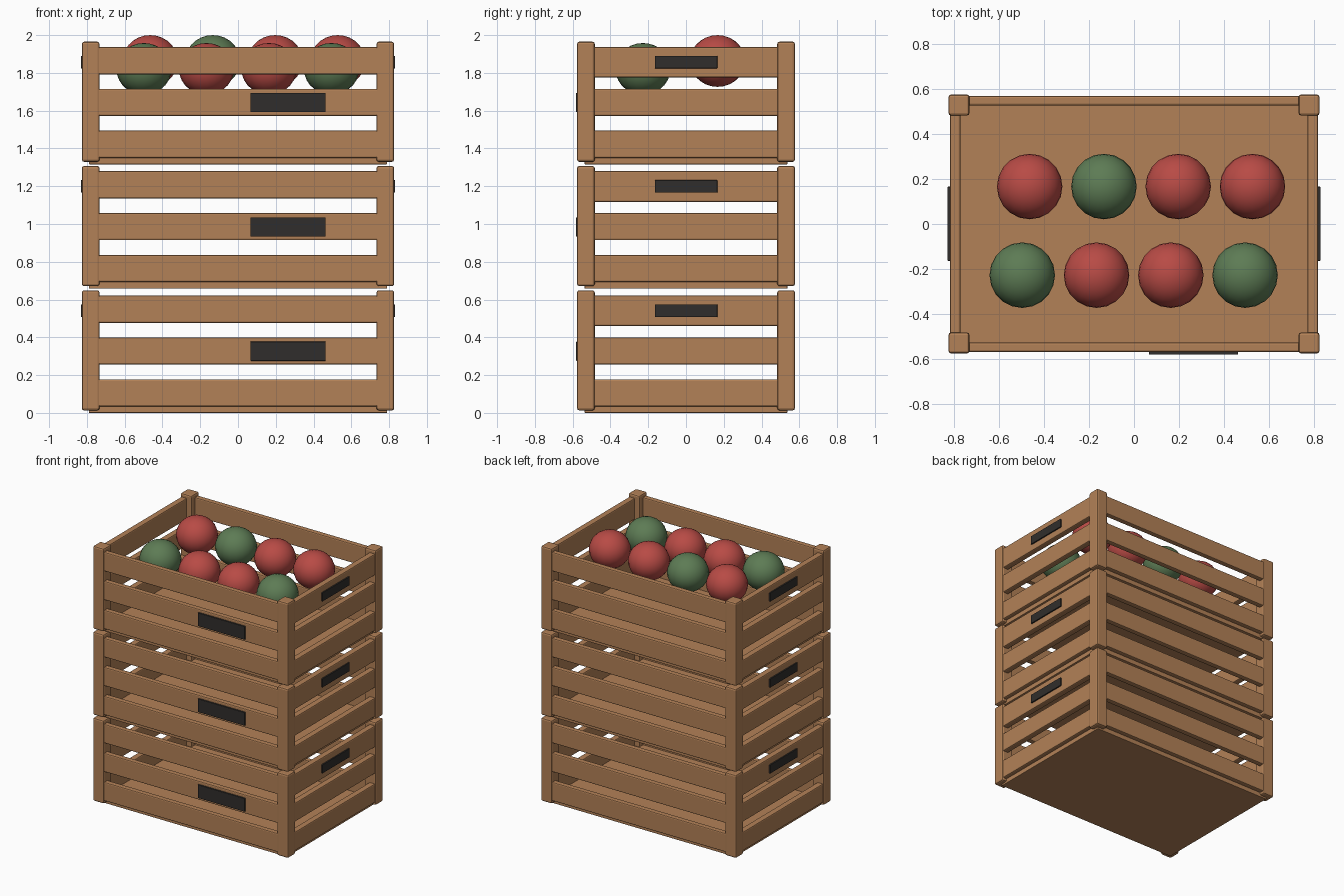
import bpy
import math

if "Cube" in bpy.data.objects:
    bpy.data.objects.remove(bpy.data.objects["Cube"])


def material(name, rgb):
    m = bpy.data.materials.new(name)
    m.diffuse_color = (*rgb, 1)
    m.use_nodes = True
    m.node_tree.nodes["Principled BSDF"].inputs["Base Color"].default_value = m.diffuse_color
    return m


WOOD = material("wood", (0.45, 0.22, 0.095))
DARK = material("dark_plate", (0.03, 0.027, 0.025))
RED = material("red_fruit", (0.48, 0.07, 0.06))
GREEN = material("green_fruit", (0.11, 0.2, 0.09))


def box(name, x, y, z, mat=WOOD, bevel=0.008):
    """Box from (min, max) ranges on each axis, with softened edges."""
    bpy.ops.mesh.primitive_cube_add(
        size=1, location=[(a + b) / 2 for a, b in (x, y, z)])
    ob = bpy.context.object
    ob.name = name
    ob.scale = [b - a for a, b in (x, y, z)]
    bpy.ops.object.transform_apply(location=False, rotation=False, scale=True)
    ob.data.materials.append(mat)
    if bevel:
        mod = ob.modifiers.new("soft_edges", 'BEVEL')
        mod.width = bevel
        mod.segments = 2
    return ob


def span(sign, inner, outer):
    """Range mirrored to the chosen side."""
    return tuple(sorted((sign * inner, sign * outer)))


FRONT_SLATS = [(0.034, 0.178), (0.256, 0.400), (0.476, 0.622)]
SIDE_SLATS = [(0.034, 0.178), (0.256, 0.400), (0.459, 0.622)]


def crate(n, base):
    def up(r):
        return (r[0] + base, r[1] + base)

    tag = f"crate_{n}_"
    # floor panel
    box(tag + "floor", (-0.79, 0.79), (-0.537, 0.537), up((0, 0.045)), bevel=0.004)
    # corner posts
    for sx in (-1, 1):
        for sy in (-1, 1):
            box(tag + "corner_post", span(sx, 0.733, 0.827),
                span(sy, 0.483, 0.577), up((0.013, 0.649)), bevel=0.012)
    # slats on the long and short sides
    for s in (-1, 1):
        long_name = "front_slat" if s < 0 else "back_slat"
        side_name = "left_slat" if s < 0 else "right_slat"
        for z in FRONT_SLATS:
            box(tag + long_name, (-0.78, 0.78), span(s, 0.528, 0.57), up(z))
        for z in SIDE_SLATS:
            box(tag + side_name, span(s, 0.773, 0.821), (-0.53, 0.53), up(z))
        # hand grip plate on each short side
        box(tag + "side_grip", span(s, 0.81, 0.831), (-0.164, 0.166),
            up((0.508, 0.574)), DARK, 0.002)
    # label plate on the front
    box(tag + "front_plate", (0.066, 0.464), (-0.582, -0.56),
        up((0.276, 0.377)), DARK, 0.002)


for i in range(3):
    crate(i + 1, i * 0.658)

# two staggered rows of fruit in the top crate
ROWS = [(-0.498, -0.228, 1.821, (GREEN, RED, RED, GREEN)),
        (-0.465, 0.167, 1.863, (RED, GREEN, RED, RED))]
for x0, y, z, mats in ROWS:
    for i, mat in enumerate(mats):
        bpy.ops.mesh.primitive_uv_sphere_add(
            segments=20, ring_count=14, radius=0.146, location=(x0 + i * 0.331, y, z))
        ob = bpy.context.object
        ob.name = "fruit"
        ob.scale.z = 0.938
        ob.data.materials.append(mat)
        bpy.ops.object.shade_smooth_by_angle(angle=math.radians(40))
